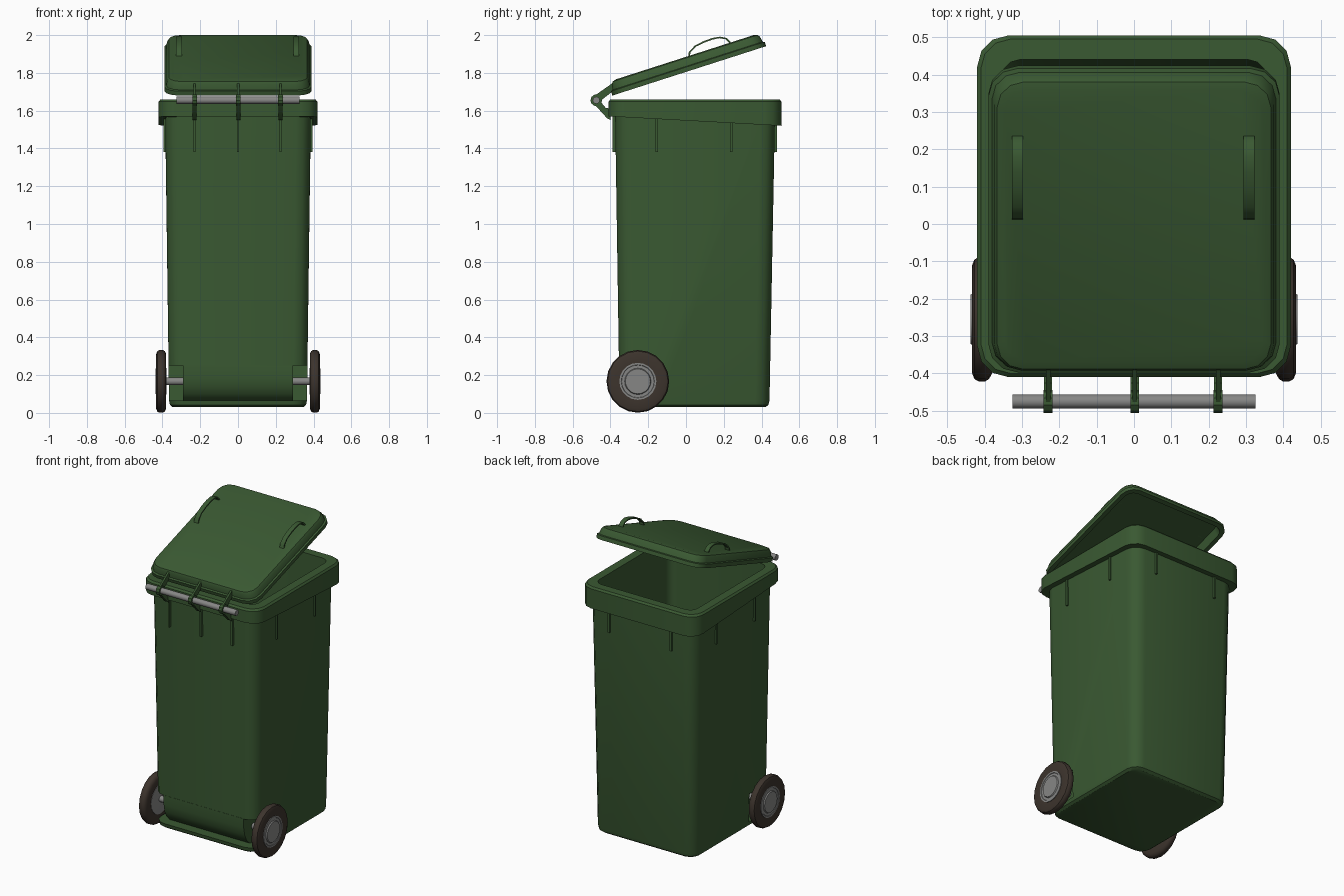
import bpy, bmesh, math
from mathutils import Matrix, Vector

if "Cube" in bpy.data.objects:
    bpy.data.objects.remove(bpy.data.objects["Cube"])


def material(name, col):
    m = bpy.data.materials.new(name)
    m.diffuse_color = (*col, 1)
    m.use_nodes = True
    m.node_tree.nodes["Principled BSDF"].inputs["Base Color"].default_value = m.diffuse_color
    return m


GREEN = material("bin_green", (0.042, 0.100, 0.032))
TYRE = material("tyre_brown", (0.046, 0.034, 0.026))
GREY = material("metal_grey", (0.24, 0.24, 0.235))


def finish(name, bm, mat, matrix=None):
    if matrix:
        bm.transform(matrix)
    bmesh.ops.recalc_face_normals(bm, faces=bm.faces)
    me = bpy.data.meshes.new(name)
    bm.to_mesh(me)
    bm.free()
    me.materials.append(mat)
    ob = bpy.data.objects.new(name, me)
    bpy.context.collection.objects.link(ob)
    return ob


def skin(name, loops, mat, matrix=None):
    """Bridge equal-length point loops and cap both ends."""
    bm = bmesh.new()
    rings = [[bm.verts.new(p) for p in lp] for lp in loops]
    n = len(rings[0])
    for a, b in zip(rings, rings[1:]):
        for i in range(n):
            j = (i + 1) % n
            bm.faces.new((a[i], a[j], b[j], b[i]))
    bm.faces.new(rings[0])
    bm.faces.new(rings[-1])
    return finish(name, bm, mat, matrix)


def rounded(hx, y0, y1, z, r, seg=3):
    """Rounded rectangle; z is a height or a function of y."""
    pts = []
    for k, (cx, cy) in enumerate([(hx - r, y1 - r), (r - hx, y1 - r),
                                  (r - hx, y0 + r), (hx - r, y0 + r)]):
        for s in range(seg + 1):
            a = math.pi / 2 * (k + s / seg)
            x, y = cx + r * math.cos(a), cy + r * math.sin(a)
            pts.append((x, y, z(y) if callable(z) else z))
    return pts


def prism(name, yz, x0, x1, mat=GREEN):
    return skin(name, [[(x, y, z) for y, z in yz] for x in (x0, x1)], mat)


def box(name, x0, x1, y0, y1, z0, z1):
    return prism(name, [(y0, z0), (y1, z0), (y1, z1), (y0, z1)], x0, x1)


def lathe(name, profile, y, z, mat, sx=1, n=20):
    """Revolve (x, radius) pairs about an x-parallel axis."""
    return skin(name, [[(sx * x, y + r * math.cos(2 * math.pi * i / n),
                         z + r * math.sin(2 * math.pi * i / n)) for i in range(n)]
                       for x, r in profile], mat)


# Body: tapered shell with sloping collar and hollow inside
def skirt(y):
    return 1.57 - 0.05 * (y + 0.41) / 0.915


body = skin("body", [
    rounded(0.345, -0.33, 0.42, 0.03, 0.06),
    rounded(0.360, -0.347, 0.436, 0.042, 0.07),
    rounded(0.365, -0.352, 0.442, 0.065, 0.075),
    rounded(0.385, -0.375, 0.470, skirt, 0.08),
    rounded(0.420, -0.410, 0.505, skirt, 0.085),
    rounded(0.420, -0.410, 0.505, 1.648, 0.085),
    rounded(0.410, -0.400, 0.495, 1.66, 0.08),
    rounded(0.355, -0.345, 0.440, 1.66, 0.05),
    rounded(0.335, -0.325, 0.412, 0.28, 0.05)], GREEN)

# Axle recess cut across the lower front
cutter = box("recess_cutter", -0.6, 0.6, -0.6, -0.13, 0.065, 0.25)
cutter.hide_render = True
mod = body.modifiers.new("recess", 'BOOLEAN')
mod.operation, mod.object, mod.solver = 'DIFFERENCE', cutter, 'EXACT'
bpy.context.view_layer.objects.active = body
bpy.ops.object.modifier_apply(modifier=mod.name)
bpy.data.objects.remove(cutter)

# Curved housing around the axle
prism("axle_housing", [(-0.125, 0.252), (-0.356, 0.252), (-0.355, 0.19), (-0.345, 0.14),
                       (-0.325, 0.10), (-0.295, 0.07), (-0.26, 0.06), (-0.125, 0.06)], -0.29, 0.29)

# Axle and wheels
AY, AZ = -0.255, 0.167
lathe("axle", [(-0.40, 0.02), (0.40, 0.02)], AY, AZ, GREY)
for side, sx in (("left", -1), ("right", 1)):
    lathe(side + "_tyre", [(0.384, 0.095), (0.380, 0.145), (0.388, 0.160), (0.398, 0.166),
                           (0.416, 0.166), (0.427, 0.160), (0.433, 0.145), (0.429, 0.095)],
          AY, AZ, TYRE, sx)
    lathe(side + "_hub", [(0.379, 0.06), (0.382, 0.098), (0.433, 0.098), (0.433, 0.088),
                          (0.430, 0.086), (0.430, 0.070), (0.437, 0.066)], AY, AZ, GREY, sx)

# Stiffening ribs under the collar
for i, x in enumerate((-0.23, 0.0, 0.225)):
    box(f"front_rib_{i}", x - 0.006, x + 0.006, -0.389, -0.36, 1.38, 1.58)
for i, x in enumerate((-0.225, 0.225)):
    box(f"back_rib_{i}", x - 0.006, x + 0.006, 0.45, 0.481, 1.38, 1.56)
for side, sx in (("left", -1), ("right", 1)):
    for i, y in enumerate((-0.155, 0.24)):
        box(f"{side}_rib_{i}", sx * 0.37, sx * 0.394, y - 0.006, y + 0.006, 1.38, 1.56)

# Tilted lid, hollow underneath
TILT = Matrix.Translation((0, -0.39, 1.68)) @ Matrix.Rotation(math.radians(17.8), 4, 'X')


def lid_loop(inset, v, r):
    return rounded(0.39 - inset, inset, 0.855 - inset, v, r)


skin("lid", [lid_loop(0.04, 0.055, 0.05), lid_loop(0.028, 0.0, 0.06),
             lid_loop(0.0, 0.0, 0.08), lid_loop(0.0, 0.024, 0.08),
             lid_loop(0.010, 0.028, 0.075), lid_loop(0.016, 0.058, 0.075),
             lid_loop(0.024, 0.070, 0.07), lid_loop(0.045, 0.076, 0.06)], GREEN, TILT)

# Lid grab handles: thin arched ribbons
arch = [(0.01, 1.875), (0.015, 1.91), (0.045, 1.943), (0.09, 1.967), (0.14, 1.985),
        (0.18, 1.992), (0.215, 1.985), (0.235, 1.965), (0.24, 1.94)]
centre = Vector((0.14, 1.90))
inner = [tuple(Vector(p) + (centre - Vector(p)).normalized() * 0.009) for p in arch]
for side, x in (("left", -0.312), ("right", 0.308)):
    prism(side + "_handle", arch + inner[::-1], x - 0.015, x + 0.015)

# Hinge rod with knuckles, lid arms and body brackets
HY, HZ = -0.475, 1.655
lathe("hinge_rod", [(-0.325, 0.019), (0.325, 0.019)], HY, HZ, GREY, n=12)
for i, x in enumerate((-0.23, 0.002, 0.225)):
    lathe(f"hinge_knuckle_{i}", [(x - 0.012, 0.031), (x + 0.012, 0.031)], HY, HZ, GREEN, n=10)
    prism(f"lid_arm_{i}", [(-0.49, 1.675), (-0.462, 1.645), (-0.385, 1.705), (-0.36, 1.72),
                           (-0.36, 1.765), (-0.39, 1.745)], x - 0.006, x + 0.006)
    prism(f"body_bracket_{i}", [(-0.482, 1.63), (-0.45, 1.645), (-0.425, 1.615), (-0.40, 1.61),
                                (-0.40, 1.55), (-0.418, 1.56)], x - 0.011, x + 0.011)

# Smooth shading with crisp edges
bpy.ops.object.select_all(action='SELECT')
bpy.context.view_layer.objects.active = body
bpy.ops.object.shade_smooth_by_angle(angle=math.radians(35))
